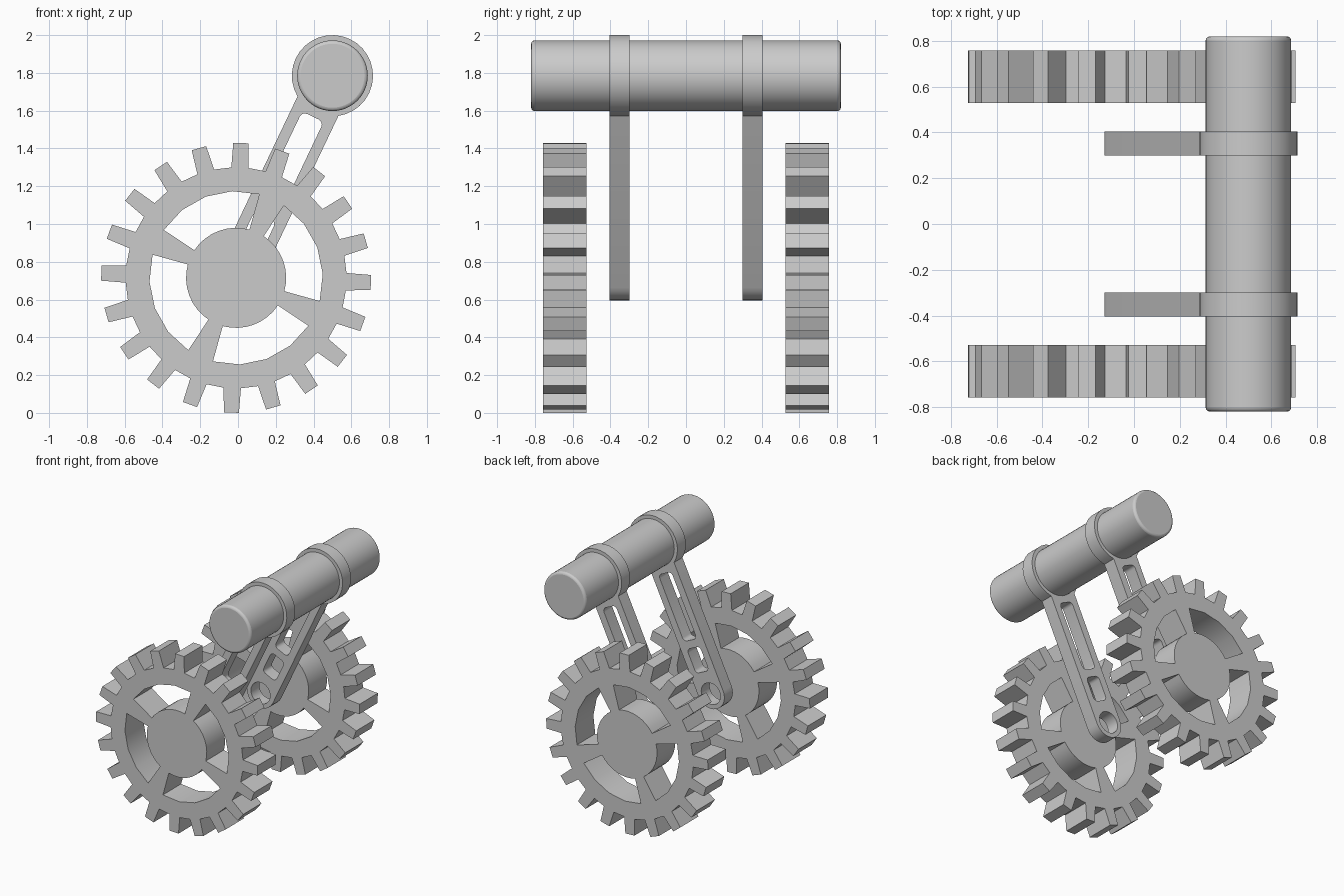
import bpy, math
from math import sin, cos, radians, pi

if "Cube" in bpy.data.objects:
    bpy.data.objects.remove(bpy.data.objects["Cube"])

GX, GZ = -0.01, 0.715          # gear axle
TX, TZ = 0.5, 1.785            # top bar axle


def finish(ob):
    bpy.ops.object.select_all(action='DESELECT')
    ob.select_set(True)
    bpy.context.view_layer.objects.active = ob
    bpy.ops.object.shade_smooth_by_angle(angle=radians(28))


def plate(name, outlines, y, depth):
    """Flat part with holes: closed (x, z) outlines extruded along y."""
    cu = bpy.data.curves.new(name, 'CURVE')
    cu.dimensions = '2D'
    cu.fill_mode = 'BOTH'
    cu.extrude = depth / 2
    for pts in outlines:
        sp = cu.splines.new('POLY')
        sp.points.add(len(pts) - 1)
        for p, (x, z) in zip(sp.points, pts):
            p.co = (x, z, 0, 1)
        sp.use_cyclic_u = True
    tmp = bpy.data.objects.new(name + "_curve", cu)
    bpy.context.collection.objects.link(tmp)
    bpy.context.view_layer.update()
    dg = bpy.context.evaluated_depsgraph_get()
    me = bpy.data.meshes.new_from_object(tmp.evaluated_get(dg))
    bpy.data.objects.remove(tmp)
    ob = bpy.data.objects.new(name, me)
    bpy.context.collection.objects.link(ob)
    ob.rotation_euler = (pi / 2, 0, 0)
    ob.location = (0, y, 0)
    finish(ob)


def arc(cx, cz, r, a0, a1, n):
    """n + 1 points on an arc, angles in degrees."""
    return [(cx + r * cos(radians(a0 + (a1 - a0) * i / n)),
             cz + r * sin(radians(a0 + (a1 - a0) * i / n))) for i in range(n + 1)]


# Gear outline: 20 teeth, four windows between the spokes
def gear_outlines():
    outer = []
    for k in range(20):
        a = -2 + 18 * k
        for r, d in ((0.585, -4.5), (0.715, -3.2), (0.715, 3.2), (0.585, 4.5)):
            outer += arc(GX, GZ, r, a + d, a + d, 1)[:1]
    wins = []
    for k in range(4):
        a = -15.5 + 90 * k
        wins.append(arc(GX, GZ, 0.459, a, a + 72, 4) + arc(GX, GZ, 0.265, a + 72, a, 8))
    return [outer] + wins


# Arm outline, drawn along its length and then tilted
def arm_outlines():
    length = math.hypot(TX - GX, TZ - GZ)
    ux, uz = (TX - GX) / length, (TZ - GZ) / length
    w, ring = 0.12, 0.215
    a = 180 - math.degrees(math.asin(w / ring))
    body = arc(0, 0, w, 90, 270, 14) + arc(length, 0, ring, -a, a, 26)

    def slot(u0, u1, h=0.063, r=0.03):
        return (arc(u1 - r, h - r, r, 0, 90, 4) + arc(u0 + r, h - r, r, 90, 180, 4)
                + arc(u0 + r, r - h, r, 180, 270, 4) + arc(u1 - r, r - h, r, 270, 360, 4))

    hole = arc(0, 0, 0.085, 0, 360, 28)[:-1]
    shapes = [body, slot(0.42, 0.945), slot(0.17, 0.36), hole]
    return [[(GX + u * ux - v * uz, GZ + u * uz + v * ux) for u, v in s] for s in shapes]


for side, s in (("front", -1), ("back", 1)):
    plate(side + "_gear", gear_outlines(), s * 0.643, 0.23)
    plate(side + "_arm", arm_outlines(), s * 0.352, 0.106)

# Top bar with rounded rims
bpy.ops.mesh.primitive_cylinder_add(vertices=48, radius=0.187, depth=1.64,
                                    location=(TX, 0, TZ), rotation=(pi / 2, 0, 0))
bar = bpy.context.object
bar.name = "top_bar"
bev = bar.modifiers.new("rim", 'BEVEL')
bev.width = 0.018
bev.segments = 3
bev.limit_method = 'ANGLE'
bev.angle_limit = radians(40)
finish(bar)
